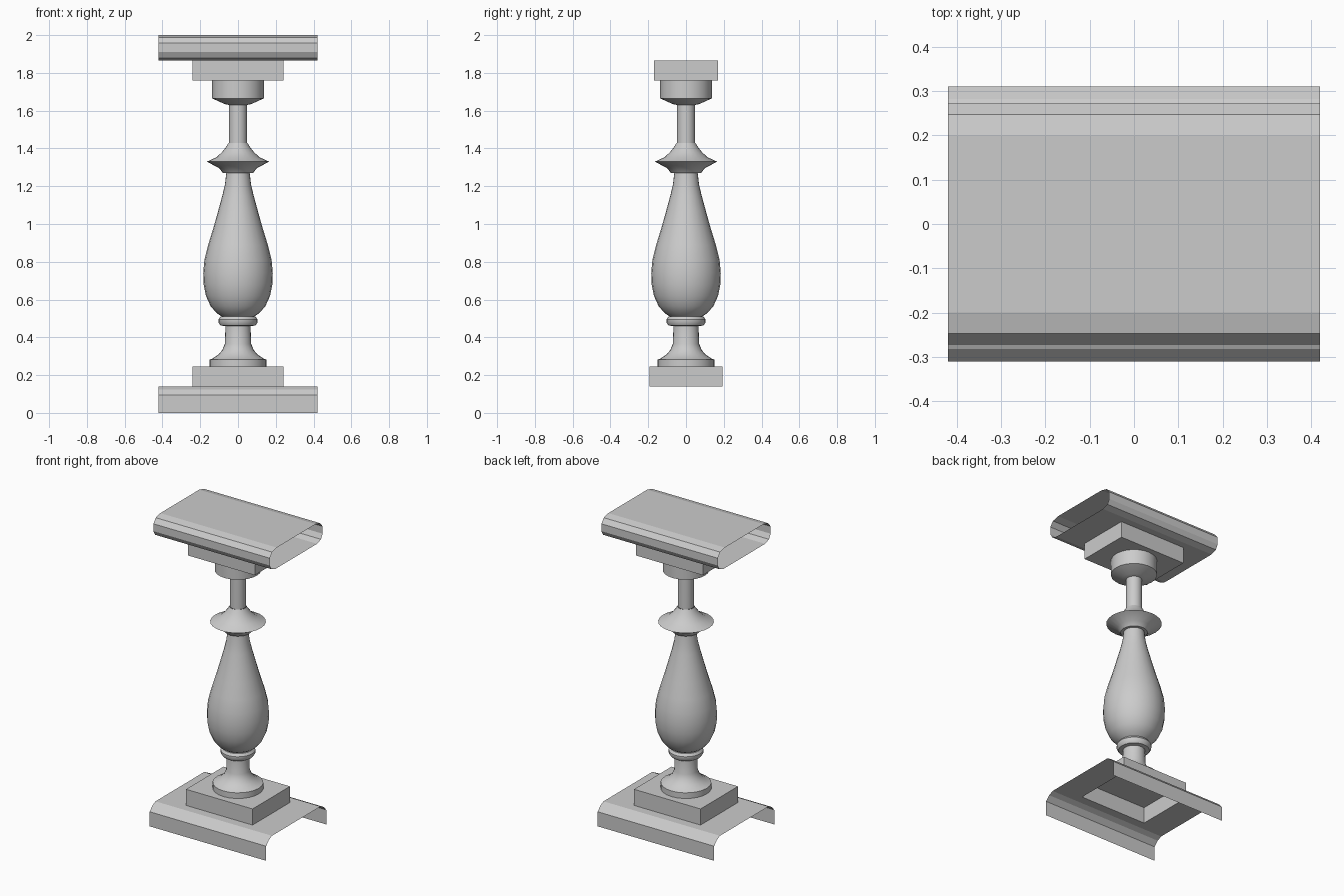
import bpy, bmesh, math

if "Cube" in bpy.data.objects:
    bpy.data.objects.remove(bpy.data.objects["Cube"])


def finish(name, bm, smooth=None):
    bmesh.ops.remove_doubles(bm, verts=bm.verts, dist=1e-5)
    bmesh.ops.recalc_face_normals(bm, faces=bm.faces)
    mesh = bpy.data.meshes.new(name)
    bm.to_mesh(mesh)
    bm.free()
    obj = bpy.data.objects.new(name, mesh)
    bpy.context.collection.objects.link(obj)
    if smooth:
        bpy.ops.object.select_all(action='DESELECT')
        obj.select_set(True)
        bpy.context.view_layer.objects.active = obj
        bpy.ops.object.shade_smooth_by_angle(angle=math.radians(smooth))
    return obj


def rail(name, profile, xs, closed=False, hole=None):
    """Open-ended sheet: (y, z) profile swept along x; hole = (x cell, profile cell)."""
    bm = bmesh.new()
    rows = [[bm.verts.new((x, y, z)) for y, z in profile] for x in xs]
    n = len(profile)
    for i in range(len(xs) - 1):
        for j in range(n if closed else n - 1):
            if (i, j) != hole:
                k = (j + 1) % n
                bm.faces.new((rows[i][j], rows[i + 1][j], rows[i + 1][k], rows[i][k]))
    bm.normal_update()
    up = max(bm.faces, key=lambda f: f.calc_center_median().z)
    flip = up.normal.z < 0
    obj = finish(name, bm)
    if flip and not closed:
        obj.data.flip_normals()
    return obj


def block(name, hx, hy, z0, z1, open_bottom=False):
    bm = bmesh.new()
    bmesh.ops.create_cube(bm, size=1)
    for v in bm.verts:
        v.co = (v.co.x * 2 * hx, v.co.y * 2 * hy, z1 if v.co.z > 0 else z0)
    bm.normal_update()
    if open_bottom:
        low = [f for f in bm.faces if f.normal.z < -0.5]
        bmesh.ops.delete(bm, geom=low, context='FACES_ONLY')
    return finish(name, bm)


def lathe(name, profile, segments=24):
    bm = bmesh.new()
    vs = [bm.verts.new((r, 0, z)) for r, z in profile]
    es = [bm.edges.new(p) for p in zip(vs, vs[1:])]
    bmesh.ops.spin(bm, geom=vs + es, cent=(0, 0, 0), axis=(0, 0, 1),
                   angle=math.tau, steps=segments)
    return finish(name, bm, 35)


# Bottom rail: rounded shoulders, open underneath, hollow below the plinth
half = [(-0.31, 0), (-0.31, 0.095), (-0.282, 0.125), (-0.25, 0.14), (-0.193, 0.14)]
rail("bottom_rail", half + [(-y, z) for y, z in reversed(half)],
     [-0.42, -0.24, 0.24, 0.42], hole=(1, 4))

# Handrail: closed section with open ends
half = [(-0.215, 1.866), (-0.255, 1.88), (-0.272, 1.91), (-0.272, 1.958),
        (-0.247, 1.988), (-0.2, 2.0)]
rail("handrail", half + [(-y, z) for y, z in reversed(half)],
     [-0.42, 0.42], closed=True)

# Square blocks at each end of the baluster
block("lower_plinth", 0.24, 0.193, 0.14, 0.245, open_bottom=True)
block("upper_plinth", 0.24, 0.17, 1.76, 1.866)

# Turned parts, bottom to top
lathe("baluster_foot", [(0.15, 0.245), (0.15, 0.282), (0.135, 0.288), (0.105, 0.308),
                        (0.083, 0.333), (0.07, 0.365), (0.066, 0.46)])
lathe("bead_ring", [(0.066, 0.46), (0.092, 0.462), (0.103, 0.478), (0.103, 0.495),
                    (0.092, 0.51), (0.07, 0.512)])
lathe("vase_body", [(0.085, 0.51), (0.115, 0.53), (0.145, 0.565), (0.17, 0.62),
                    (0.182, 0.68), (0.184, 0.74), (0.178, 0.81), (0.158, 0.89),
                    (0.13, 0.98), (0.105, 1.07), (0.083, 1.15), (0.069, 1.21),
                    (0.062, 1.27)])
lathe("collar_disc", [(0.06, 1.27), (0.08, 1.27), (0.1, 1.296), (0.165, 1.33),
                      (0.115, 1.353), (0.087, 1.378), (0.065, 1.405), (0.05, 1.43)])
lathe("upper_neck", [(0.048, 1.43), (0.047, 1.635)])
lathe("capital", [(0.047, 1.63), (0.07, 1.635), (0.137, 1.665), (0.137, 1.76)])
